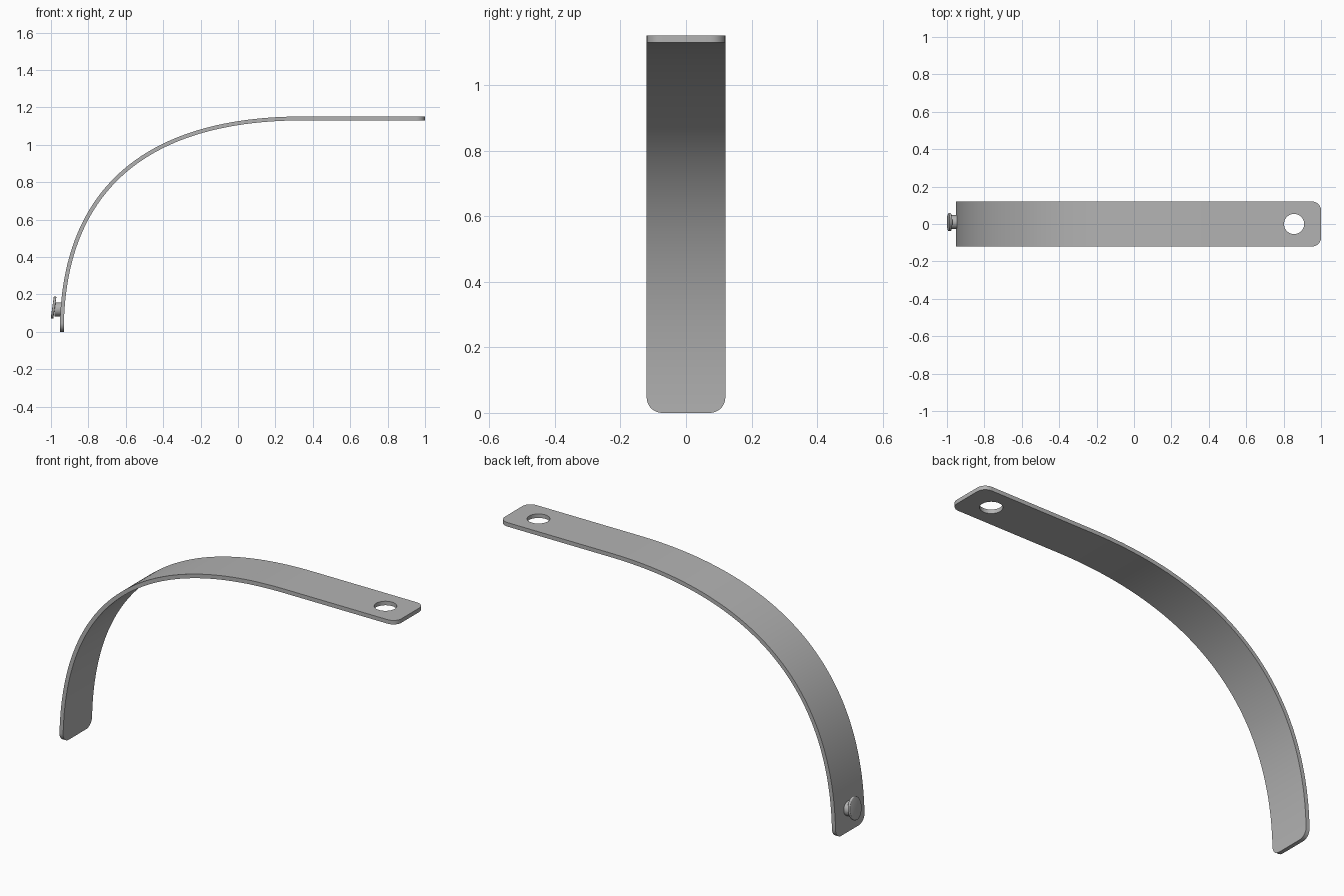
import bpy, bmesh, math
from mathutils import Vector

old = bpy.data.objects.get("Cube")
if old:
    bpy.data.objects.remove(old, do_unlink=True)

HALF_WIDTH, THICKNESS, CORNER = 0.12, 0.021, 0.047
TOP = 1.141
START, PULL_UP, PULL_IN, END = (Vector(p) for p in (
    (-0.942, 0), (-0.942, 0.76), (-0.49, TOP), (0.35, TOP)))

steel = bpy.data.materials.new("brushed_grey")
steel.use_nodes = True
steel.diffuse_color = (0.45, 0.45, 0.45, 1)
steel.node_tree.nodes["Principled BSDF"].inputs["Base Color"].default_value = (0.45, 0.45, 0.45, 1)


def activate(obj):
    bpy.ops.object.select_all(action='DESELECT')
    obj.select_set(True)
    bpy.context.view_layer.objects.active = obj


def finish(obj, name):
    obj.name = name
    obj.data.materials.clear()
    obj.data.materials.append(steel)
    activate(obj)
    bpy.ops.object.shade_smooth_by_angle(angle=math.radians(35))


def apply_modifier(obj, mod):
    activate(obj)
    bpy.ops.object.modifier_apply(modifier=mod.name)


def disc(radius, depth, location, rotation, bevel=0.0):
    bpy.ops.mesh.primitive_cylinder_add(vertices=48, radius=radius, depth=depth,
                                        location=location, rotation=rotation)
    obj = bpy.context.object
    if bevel:
        mod = obj.modifiers.new("rim", 'BEVEL')
        mod.width, mod.segments = bevel, 3
        mod.limit_method = 'ANGLE'
        apply_modifier(obj, mod)
    return obj


def curve_point(t):
    u = 1 - t
    return START * u**3 + PULL_UP * 3*u*u*t + PULL_IN * 3*u*t*t + END * t**3


# Centre line with half widths: rounded lower end, bend, flat arm, rounded tip
corner = [(CORNER * (1 - math.cos(a)), HALF_WIDTH - CORNER * (1 - math.sin(a)))
          for a in (math.pi / 2 * i / 8 for i in range(9))]
rise = 3 * PULL_UP.y
first = CORNER / rise
sections = [(curve_point(s / rise), w) for s, w in corner]
sections += [(curve_point(first + (1 - first) * i / 64), HALF_WIDTH) for i in range(1, 65)]
sections += [(Vector((1 - s, TOP)), w) for s, w in reversed(corner)]

bm = bmesh.new()
rows = [[bm.verts.new((p.x, side * w, p.y)) for side in (-1, 1)] for p, w in sections]
for a, b in zip(rows, rows[1:]):
    bm.faces.new((a[0], b[0], b[1], a[1]))
mesh = bpy.data.meshes.new("strap")
bm.to_mesh(mesh)
bm.free()
strap = bpy.data.objects.new("strap", mesh)
bpy.context.collection.objects.link(strap)
solid = strap.modifiers.new("thickness", 'SOLIDIFY')
solid.thickness, solid.offset = THICKNESS, 0
apply_modifier(strap, solid)

# Round hole near the tip
cutter = disc(0.054, 0.2, (0.856, 0, TOP), (0, 0, 0))
cutter.hide_render = True
hole = strap.modifiers.new("hole", 'BOOLEAN')
hole.operation, hole.solver, hole.object = 'DIFFERENCE', 'EXACT', cutter
apply_modifier(strap, hole)
bpy.data.objects.remove(cutter, do_unlink=True)
finish(strap, "strap")

# Stud on the outer face: short stem and a slightly tilted oval head
stem = disc(0.037, 0.042, (-0.961, 0.01, 0.12), (0, math.pi / 2, 0))
finish(stem, "stud_stem")
head = disc(0.06, 0.014, (-0.986, 0.01, 0.13), (0, math.radians(98), 0), 0.004)
head.scale.y = 0.8
finish(head, "stud_head")
